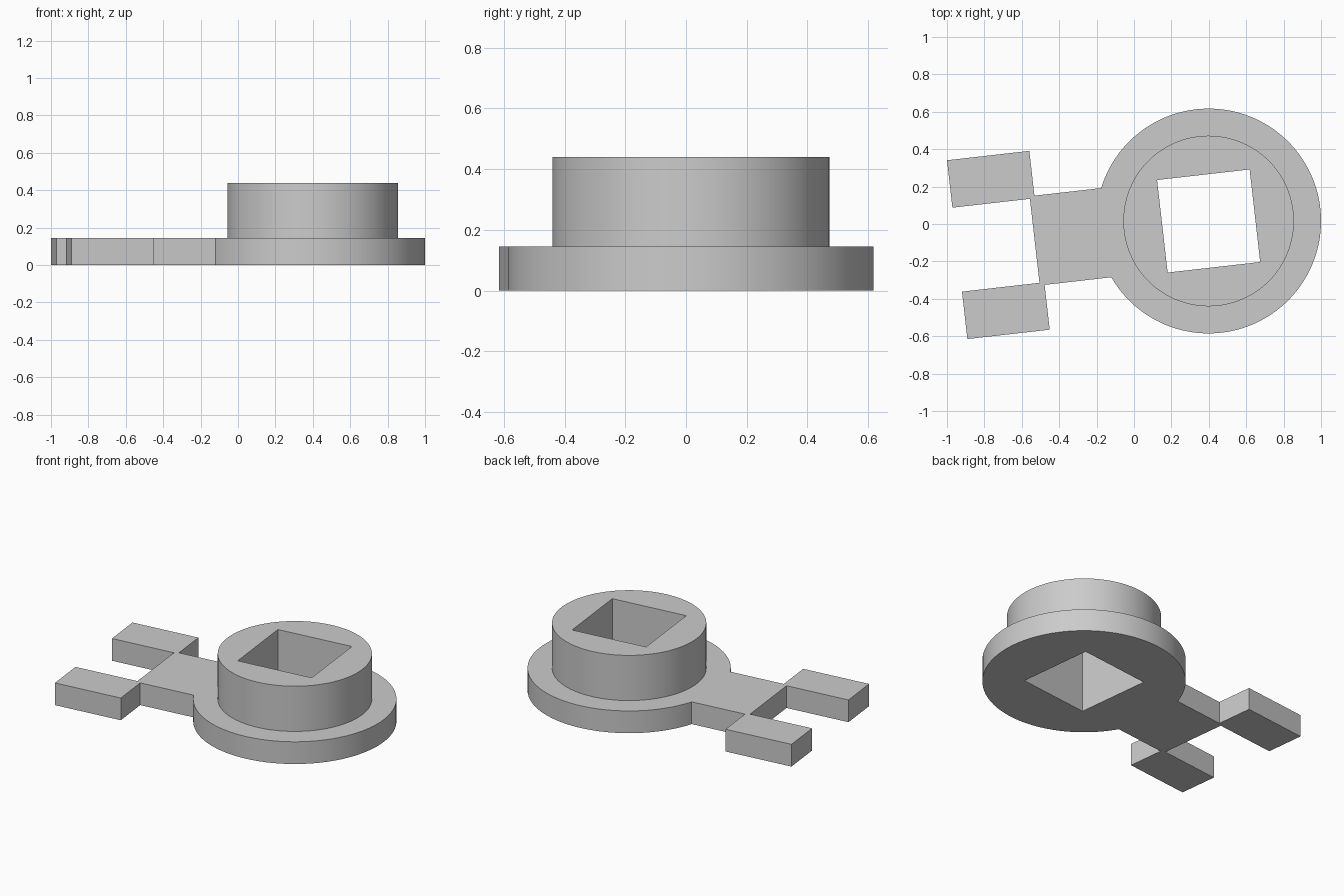
import bpy
import bmesh
from math import radians
from mathutils import Matrix, Vector

cube = bpy.data.objects.get("Cube")
if cube:
    bpy.data.objects.remove(cube, do_unlink=True)

BASE_H, HUB_H = 0.145, 0.44
# Local frame: origin on the hub axis, arm pointing along local -x
FRAME = Matrix.Translation((0.399, 0.016, 0)) @ Matrix.Rotation(radians(6.5), 4, "Z")

grey = bpy.data.materials.new("plain grey")
grey.use_nodes = True
COLOUR = (0.6, 0.6, 0.6, 1)
grey.diffuse_color = COLOUR
grey.node_tree.nodes["Principled BSDF"].inputs["Base Color"].default_value = COLOUR


def finish(name, bm):
    mesh = bpy.data.meshes.new(name)
    bm.to_mesh(mesh)
    bm.free()
    mesh.materials.append(grey)
    obj = bpy.data.objects.new(name, mesh)
    obj.matrix_world = FRAME
    bpy.context.collection.objects.link(obj)
    return obj


def box(name, low, high):
    low, high = Vector(low), Vector(high)
    bm = bmesh.new()
    bmesh.ops.create_cube(bm, size=1, matrix=Matrix.Translation((low + high) / 2)
                          @ Matrix.Diagonal((*(high - low), 1)))
    return finish(name, bm)


def cylinder(name, radius, z0, z1):
    bm = bmesh.new()
    bmesh.ops.create_cone(bm, cap_ends=True, segments=128, radius1=radius, radius2=radius,
                          depth=z1 - z0, matrix=Matrix.Translation((0, 0, (z0 + z1) / 2)))
    return finish(name, bm)


def combine(target, tool, operation):
    mod = target.modifiers.new(operation.lower(), "BOOLEAN")
    mod.operation, mod.object, mod.solver = operation, tool, "EXACT"
    bpy.context.view_layer.objects.active = target
    bpy.ops.object.modifier_apply(modifier=mod.name)
    bpy.data.objects.remove(tool, do_unlink=True)


# Round flange with the raised hub
body = cylinder("flanged_hub", 0.601, 0, BASE_H)
combine(body, cylinder("hub", 0.456, BASE_H / 2, HUB_H), "UNION")

# Flat arm with a prong on each side of its end
combine(body, box("arm", (-0.936, -0.24, 0), (-0.4, 0.24, BASE_H)), "UNION")
for side in (-1, 1):
    v = sorted((side * 0.226, side * 0.481))
    combine(body, box("prong", (-1.353, v[0], 0), (-0.91, v[1], BASE_H)), "UNION")

# Square socket right through the hub
combine(body, box("socket", (-0.249, -0.249, -0.1), (0.249, 0.249, HUB_H + 0.1)), "DIFFERENCE")

# Smooth round walls, sharp edges kept
bpy.ops.object.select_all(action="DESELECT")
body.select_set(True)
bpy.context.view_layer.objects.active = body
bpy.ops.object.shade_smooth_by_angle(angle=radians(30))
